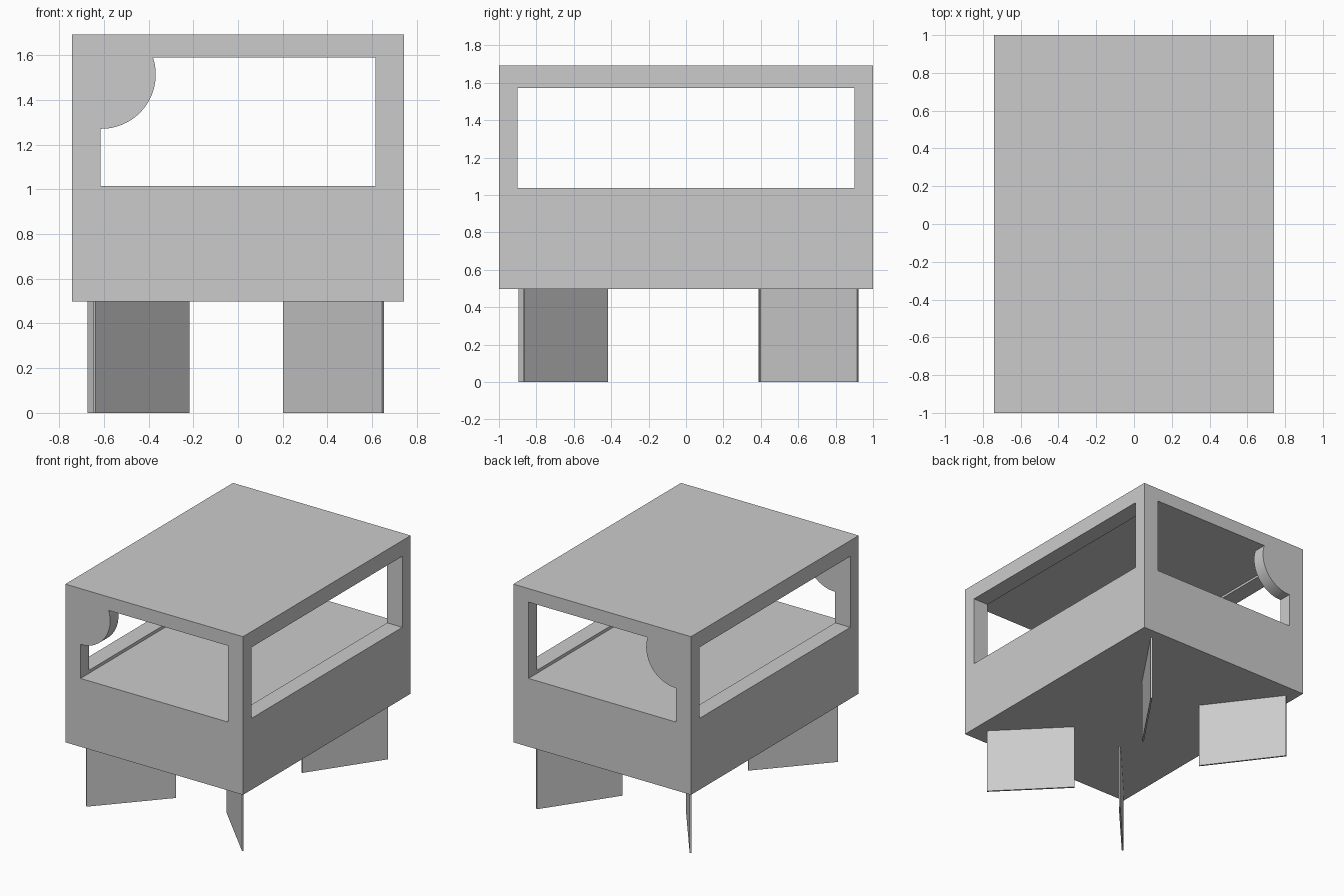
import bpy, bmesh
from math import cos, sin, asin, pi
from mathutils import Vector

if "Cube" in bpy.data.objects:
    bpy.data.objects.remove(bpy.data.objects["Cube"])


def prism(name, profile, direction):
    """Solid made by sweeping a closed flat profile along a direction."""
    bm = bmesh.new()
    face = bm.faces.new([bm.verts.new(p) for p in profile])
    swept = bmesh.ops.extrude_face_region(bm, geom=[face])
    verts = [g for g in swept["geom"] if isinstance(g, bmesh.types.BMVert)]
    bmesh.ops.translate(bm, verts=verts, vec=direction)
    bmesh.ops.recalc_face_normals(bm, faces=bm.faces)
    mesh = bpy.data.meshes.new(name)
    bm.to_mesh(mesh)
    bm.free()
    obj = bpy.data.objects.new(name, mesh)
    bpy.context.collection.objects.link(obj)
    return obj


def box(name, x, y, z0, z1):
    """Box centred on x = y = 0 with half sizes x and y."""
    return prism(name, [(-x, -y, z0), (x, -y, z0), (x, y, z0), (-x, y, z0)],
                 (0, 0, z1 - z0))


def cut(target, cutter):
    mod = target.modifiers.new(cutter.name, 'BOOLEAN')
    mod.operation = 'DIFFERENCE'
    mod.solver = 'EXACT'
    mod.object = cutter
    cutter.hide_render = True
    cutter.hide_viewport = True


# Cabin body: hollow room with wide side openings
W, D, BASE, TOP = 0.742, 1.0, 0.498, 1.692
IN_X, IN_Y, SILL, HEAD = 0.615, 0.9, 1.014, 1.59
body = box("cabin_body", W, D, BASE, TOP)
cut(body, box("room_cutter", IN_X, IN_Y, SILL, HEAD))
cut(body, box("side_window_cutter", W + 0.1, IN_Y, 1.037, 1.573))

# Front and back openings with a round lobe left in the upper corner
CX, CZ, R, STEPS = -0.611, 1.514, 0.243, 32
start = asin((HEAD - CZ) / R)
end = -pi / 2
arc = [(CX + R * cos(a), CZ + R * sin(a))
       for a in (start + (end - start) * i / STEPS for i in range(STEPS + 1))]
outline = [(-IN_X, SILL), (IN_X, SILL), (IN_X, HEAD)] + arc + [(-IN_X, CZ - R)]
cut(body, prism("end_window_cutter", [(x, -D - 0.1, z) for x, z in outline],
                (0, 2 * D + 0.2, 0)))

# Legs: thin upright panels set diagonally, outer end to inner end
THICK = 0.012
legs = {
    "front_left_leg": ((-0.642, -0.892), (-0.222, -0.425)),
    "front_right_leg": ((0.648, -0.868), (0.205, -0.42)),
    "back_left_leg": ((-0.668, 0.9), (-0.282, 0.39)),
    "back_right_leg": ((0.606, 0.918), (0.253, 0.402)),
}
for name, (outer, inner) in legs.items():
    a, b = Vector((*outer, 0)), Vector((*inner, 0))
    side = (b - a).cross(Vector((0, 0, 1))).normalized() * THICK / 2
    prism(name, [a + side, b + side, b - side, a - side], (0, 0, BASE))
